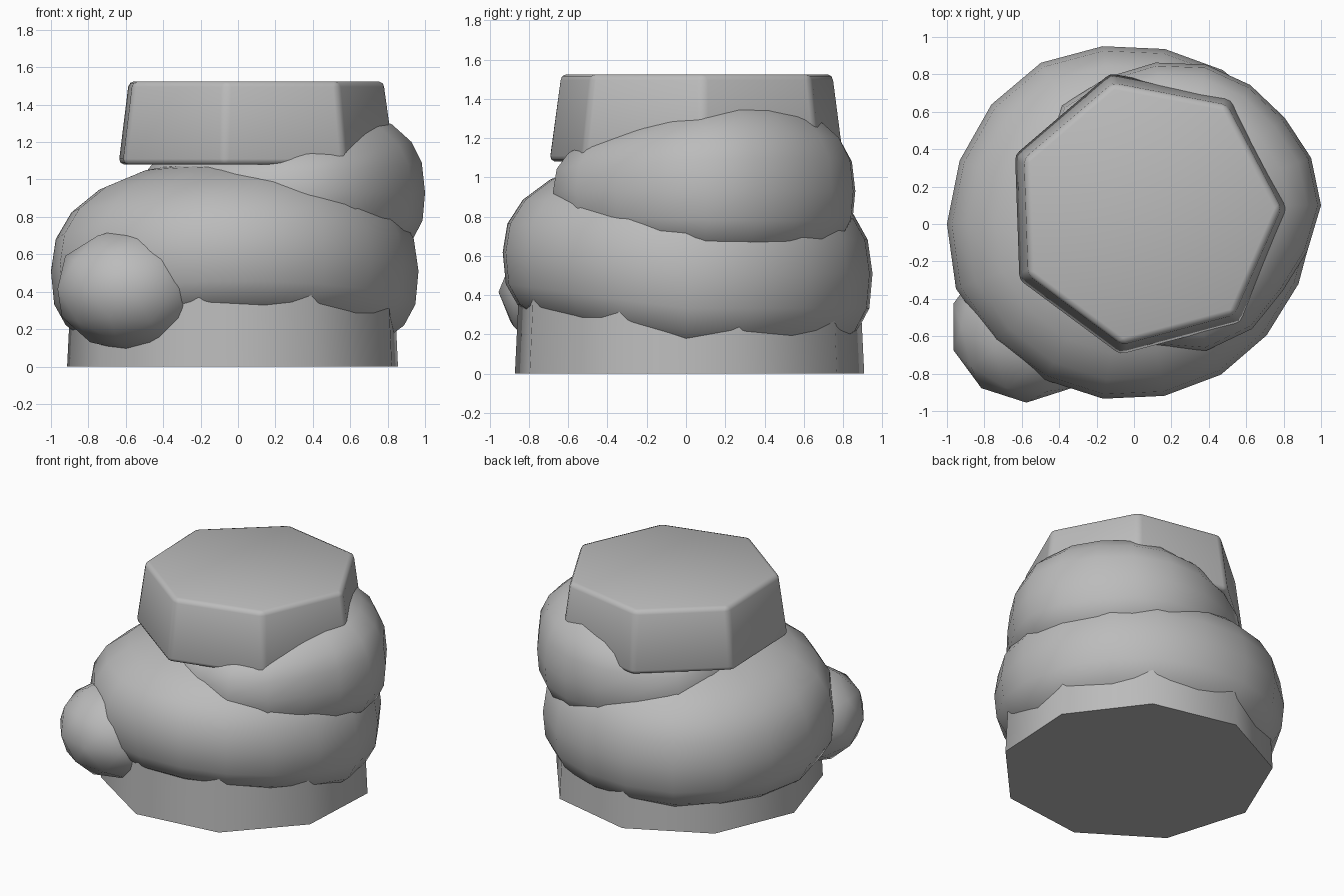
import bpy, bmesh, math
from math import cos, sin, radians, pi

if "Cube" in bpy.data.objects:
    bpy.data.objects.remove(bpy.data.objects["Cube"])

grey = bpy.data.materials.new("stone grey")
grey.diffuse_color = (0.5, 0.5, 0.5, 1)
grey.use_nodes = True
grey.node_tree.nodes["Principled BSDF"].inputs["Base Color"].default_value = grey.diffuse_color


def finish(bm, name, angle):
    bmesh.ops.recalc_face_normals(bm, faces=bm.faces)
    me = bpy.data.meshes.new(name)
    bm.to_mesh(me)
    bm.free()
    me.materials.append(grey)
    ob = bpy.data.objects.new(name, me)
    bpy.context.collection.objects.link(ob)
    bpy.ops.object.select_all(action='DESELECT')
    ob.select_set(True)
    bpy.context.view_layer.objects.active = ob
    bpy.ops.object.shade_smooth_by_angle(angle=radians(angle))
    return ob


def loft(bm, rings):
    """Join rings of points with quads and cap both ends."""
    loops = [[bm.verts.new(p) for p in r] for r in rings]
    n = len(loops[0])
    for a, b in zip(loops, loops[1:]):
        for i in range(n):
            j = (i + 1) % n
            bm.faces.new((a[i], a[j], b[j], b[i]))
    bm.faces.new(loops[0])
    bm.faces.new(loops[-1])


def polygon(cx, cy, r, z, sides, turn):
    return [(cx + r * cos(radians(turn) + 2 * pi * i / sides),
             cy + r * sin(radians(turn) + 2 * pi * i / sides), z)
            for i in range(sides)]


def at(table, deg):
    """Interpolate a closed table of (angle, value) pairs."""
    pts = [(table[-1][0] - 360, table[-1][1])] + table + [(table[0][0] + 360, table[0][1])]
    for (a, u), (b, v) in zip(pts, pts[1:]):
        if a <= deg <= b:
            return u + (v - u) * (deg - a) / (b - a)


def lump(name, centre, radius, mid, top, bottom, power_up, power_down, sides):
    """Rounded, uneven cushion whose radius and heights vary with direction."""
    rings = []
    for t in (-80, -62, -45, -28, -13, 0, 14, 29, 45, 62, 80):
        p = power_up if t >= 0 else power_down
        f = cos(radians(t)) ** (2 / p)
        g = abs(sin(radians(t))) ** (2 / p)
        ring = []
        for i in range(sides):
            d = 360 * i / sides
            a = radians(d)
            r, m = at(radius, d) * f, mid(a)
            z = m + ((top(a) if t >= 0 else bottom(a)) - m) * g
            ring.append((centre[0] + r * cos(a), centre[1] + r * sin(a), z))
        rings.append(ring)
    bm = bmesh.new()
    loft(bm, rings)
    return finish(bm, name, 80)


# nine-sided base
bm = bmesh.new()
loft(bm, [polygon(-0.01, 0.01, 0.905, 0, 9, 177), polygon(-0.01, 0.01, 0.875, 0.6, 9, 177)])
finish(bm, "base", 50)

# wide lower cushion, raised towards the front
lump("lower_cushion", (0, 0),
     [(0, 0.965), (45, 0.95), (90, 0.95), (123, 1.0), (155, 0.99), (180, 1.0),
      (196, 1.02), (225, 0.97), (258, 0.95), (284, 0.93), (313, 0.93), (329, 0.92)],
     lambda a: 0.51 + 0.11 * max(0, -sin(a)),
     lambda a: 1.1 + 0.02 * max(0, -sin(a)),
     lambda a: 0.03 + 0.15 * max(0, -sin(a)), 2.3, 3, 18)

# upper cushion, leaning up towards the back right
lump("upper_cushion", (0.25, 0.1),
     [(0, 0.75), (24, 0.74), (48, 0.72), (69, 0.76), (94, 0.77), (120, 0.79),
      (140, 0.83), (157, 0.78), (188, 0.76), (234, 0.75), (261, 0.77),
      (281, 0.79), (302, 0.76), (328, 0.69), (344, 0.73)],
     lambda a: 0.93,
     lambda a: 1.32 + 0.11 * cos(a - radians(40)),
     lambda a: 0.59 - 0.07 * cos(a - radians(35)), 2.6, 3, 18)

# small round boulder at the front left
bm = bmesh.new()
bmesh.ops.create_icosphere(bm, subdivisions=2, radius=1)
for v in bm.verts:
    v.co = (-0.575 + 0.41 * v.co.x, -0.55 + 0.405 * v.co.y, 0.415 + 0.335 * v.co.z)
finish(bm, "boulder", 80)

# seven-sided cap block with softened edges
bm = bmesh.new()
loft(bm, [polygon(0.07, 0.06, 0.775, 1.08, 7, 2), polygon(0.07, 0.06, 0.715, 1.525, 7, 2)])
bmesh.ops.recalc_face_normals(bm, faces=bm.faces)
bmesh.ops.bevel(bm, geom=list(bm.edges), offset=0.03, segments=2, profile=0.5,
                affect='EDGES')
finish(bm, "cap_block", 80)
